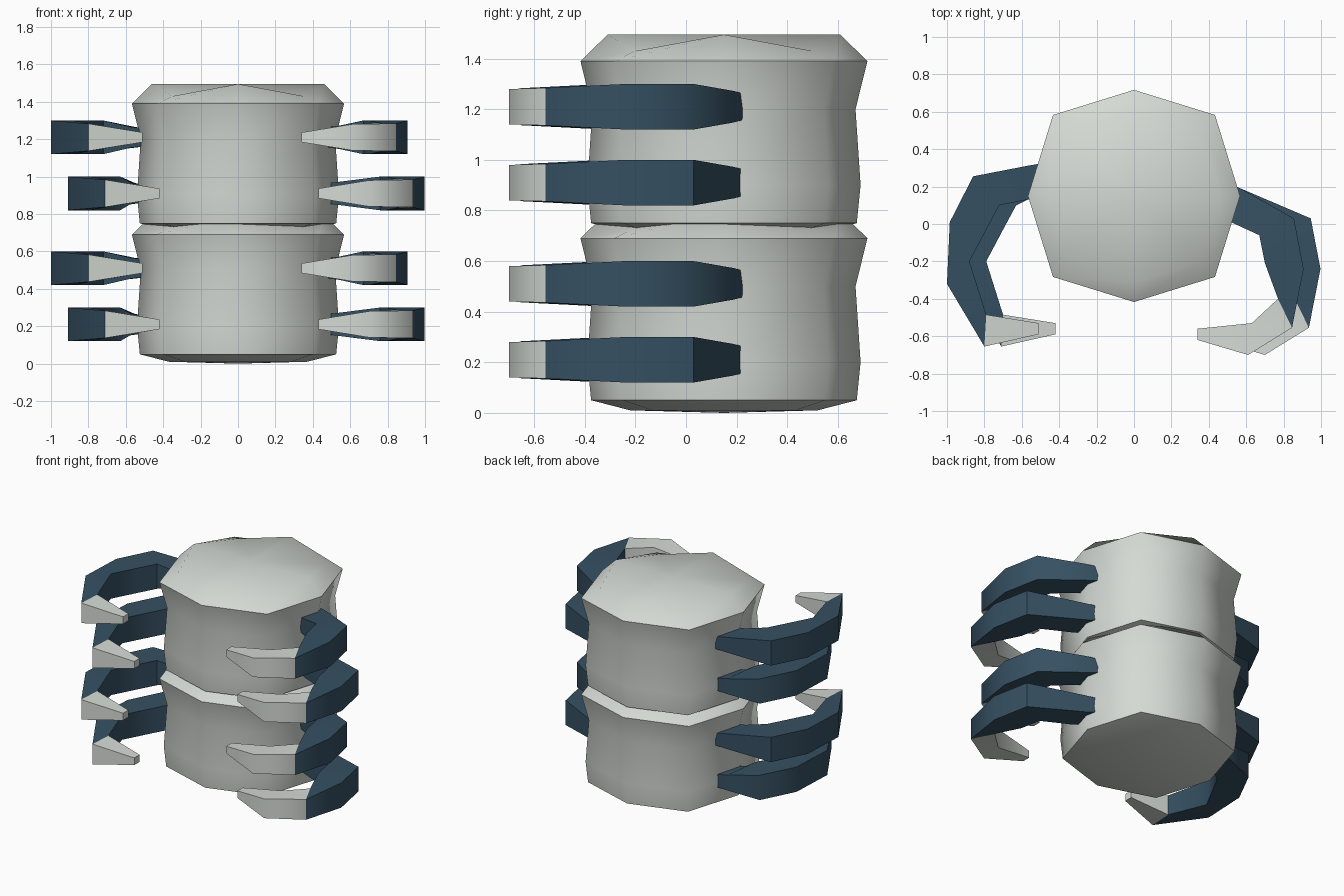
import bpy, bmesh, math

if "Cube" in bpy.data.objects:
    bpy.data.objects.remove(bpy.data.objects["Cube"])


def material(name, rgb):
    m = bpy.data.materials.new(name)
    m.diffuse_color = (*rgb, 1)
    m.use_nodes = True
    m.node_tree.nodes["Principled BSDF"].inputs["Base Color"].default_value = m.diffuse_color
    return m


SHELL = material("pale grey", (0.66, 0.70, 0.66))
BLUE = material("dark slate blue", (0.036, 0.080, 0.122))


def finish(name, bm, mats, angle):
    bmesh.ops.recalc_face_normals(bm, faces=bm.faces)
    me = bpy.data.meshes.new(name)
    bm.to_mesh(me)
    bm.free()
    for m in mats:
        me.materials.append(m)
    ob = bpy.data.objects.new(name, me)
    bpy.context.collection.objects.link(ob)
    bpy.ops.object.select_all(action='DESELECT')
    ob.select_set(True)
    bpy.context.view_layer.objects.active = ob
    bpy.ops.object.shade_smooth_by_angle(angle=math.radians(angle))
    return ob


def bridge(bm, a, b, mat=0):
    n = len(a)
    for i in range(n):
        j = (i + 1) % n
        bm.faces.new((a[i], a[j], b[j], b[i])).material_index = mat


# Body segments: eight-sided, pinched waist, flared rim; (height, radius, corner drop)
PROFILE = [(0.01, 0.37, 0.0), (0.05, 0.525, 0.0), (0.2, 0.54, 0.0),
           (0.5, 0.52, 0.0), (0.69, 0.567, 0.0), (0.795, 0.46, 0.065)]


def body_segment(name, z0):
    bm = bmesh.new()
    rings = []
    for z, r, drop in PROFILE:
        ring = []
        for k in range(8):
            a = k * math.pi / 4
            rad = r * (1.08 if k % 2 else 1.0)
            ring.append(bm.verts.new((rad * math.cos(a), 0.15 + rad * math.sin(a),
                                      z0 + z - (drop if k % 2 else 0))))
        rings.append(ring)
    for a, b in zip(rings, rings[1:]):
        bridge(bm, a, b)
    for ring, z in ((rings[0], 0.0), (rings[-1], 0.795)):
        c = bm.verts.new((0, 0.15, z0 + z))
        for i in range(8):
            bm.faces.new((ring[i], ring[(i + 1) % 8], c))
    finish(name, bm, [SHELL], 60)


body_segment("lower_body", 0.0)
body_segment("upper_body", 0.7)

# Claw sections: (outer x, outer y, inner x, inner y, half height)
RIGHT = [(0.44, 0.25, 0.40, 0.07, 0.045), (0.57, 0.19, 0.54, 0.00, 0.062),
         (0.855, 0.03, 0.67, -0.06, 0.09), (0.907, -0.24, 0.70, -0.21, 0.09),
         (0.845, -0.555, 0.77, -0.40, 0.074), (0.61, -0.70, 0.63, -0.53, 0.07),
         (0.34, -0.62, 0.34, -0.56, 0.026)]
LEFT = [(-0.42, 0.335, -0.42, 0.16, 0.04), (-0.55, 0.315, -0.57, 0.13, 0.055),
        (-0.86, 0.255, -0.72, 0.10, 0.09), (-0.985, 0.01, -0.79, -0.03, 0.09),
        (-1.0, -0.32, -0.88, -0.20, 0.09), (-0.80, -0.655, -0.79, -0.485, 0.073),
        (-0.51, -0.59, -0.51, -0.53, 0.026)]


def claw(name, path, z, dx, tip_from):
    bm = bmesh.new()
    rings = []
    for i, (ox, oy, ix, iy, h) in enumerate(path):
        s = dx if i > 1 else 0      # roots stay at the body
        rings.append([bm.verts.new(p) for p in (
            (ox + s, oy, z - h), (ox + s, oy, z + h),
            (ix + s, iy, z + h), (ix + s, iy, z - h))])
    for i in range(len(rings) - 1):
        bridge(bm, rings[i], rings[i + 1], 1 if i >= tip_from else 0)
    bm.faces.new(rings[0])
    bm.faces.new(rings[-1]).material_index = 1
    finish(name, bm, [BLUE, SHELL], 50)


# Four claws per side, alternately reaching further out
for n, z in enumerate((0.21, 0.51, 0.91, 1.21)):
    low = n % 2 == 0
    shift = 0.09 if low else 0.0
    claw(f"right_claw_{n + 1}", RIGHT, z, shift, 4)
    claw(f"left_claw_{n + 1}", LEFT, z, shift, 5)
